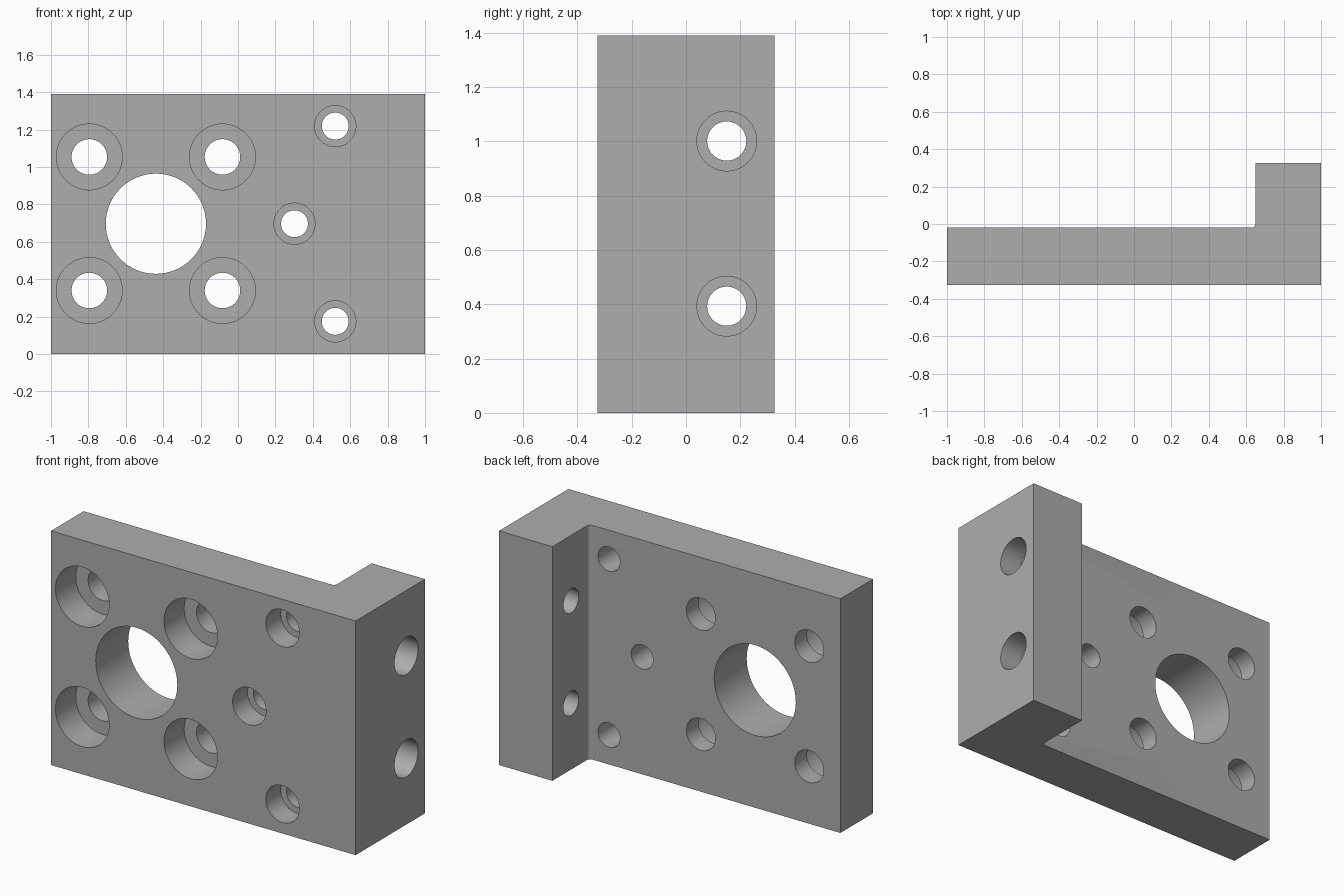
import bpy, bmesh, math
from mathutils import Vector

cube = bpy.data.objects.get("Cube")
if cube:
    bpy.data.objects.remove(cube, do_unlink=True)

HEIGHT, FRONT, BACK, PLATE_BACK = 1.39, -0.325, 0.325, -0.02
FLANGE_X, FILLET = 0.65, 0.022

# Material
steel = bpy.data.materials.new("grey_metal")
steel.use_nodes = True
grey = (0.42, 0.42, 0.42, 1)
steel.diffuse_color = grey
steel.node_tree.nodes["Principled BSDF"].inputs["Base Color"].default_value = grey

# L-shaped profile with a small fillet in the inner corner
profile = [(-1, FRONT), (1, FRONT), (1, BACK), (FLANGE_X, BACK)]
for i in range(7):
    a = math.radians(-90 * i / 6)
    profile.append((FLANGE_X - FILLET + FILLET * math.cos(a),
                    PLATE_BACK + FILLET + FILLET * math.sin(a)))
profile.append((-1, PLATE_BACK))

bm = bmesh.new()
base = bm.faces.new([bm.verts.new((x, y, 0)) for x, y in profile])
top = bmesh.ops.extrude_face_region(bm, geom=[base])["geom"]
bmesh.ops.translate(bm, vec=(0, 0, HEIGHT),
                    verts=[g for g in top if isinstance(g, bmesh.types.BMVert)])
bmesh.ops.recalc_face_normals(bm, faces=bm.faces)
mesh = bpy.data.meshes.new("angle_bracket")
bm.to_mesh(mesh)
bm.free()
bracket = bpy.data.objects.new("angle_bracket", mesh)
bpy.context.collection.objects.link(bracket)
mesh.materials.append(steel)
bpy.context.view_layer.objects.active = bracket
bracket.select_set(True)


def drill(start, direction, radius, depth):
    """Cut a round hole from a surface point inwards."""
    start, direction = Vector(start), Vector(direction)
    bpy.ops.mesh.primitive_cylinder_add(
        vertices=64, radius=radius, depth=depth + 0.1,
        location=start + direction * (depth - 0.1) / 2,
        rotation=direction.to_track_quat('Z', 'Y').to_euler())
    cutter = bpy.context.object
    cutter.data.materials.append(steel)
    cut = bracket.modifiers.new("hole", 'BOOLEAN')
    cut.operation, cut.solver, cut.object = 'DIFFERENCE', 'EXACT', cutter
    bpy.context.view_layer.objects.active = bracket
    bpy.ops.object.modifier_apply(modifier=cut.name)
    bpy.data.objects.remove(cutter, do_unlink=True)


def counterbore(start, direction, hole_radius, bore_radius, bore_depth):
    drill(start, direction, bore_radius, bore_depth)
    drill(start, direction, hole_radius, 0.5)


# Central opening with four large counterbored holes around it
middle = HEIGHT / 2 + 0.002
drill((-0.439, FRONT, middle), (0, 1, 0), 0.268, 0.5)
for sx in (-1, 1):
    for sz in (-1, 1):
        counterbore((-0.439 + sx * 0.356, FRONT, middle + sz * 0.357),
                    (0, 1, 0), 0.095, 0.176, 0.19)

# Three small counterbored holes
for x, dz in ((0.52, 0.522), (0.52, -0.522), (0.302, 0)):
    counterbore((x, FRONT, middle + dz), (0, 1, 0), 0.072, 0.11, 0.14)

# Two counterbored holes through the flange
for sz in (-1, 1):
    counterbore((1, 0.15, middle + sz * 0.304), (-1, 0, 0), 0.072, 0.11, 0.14)

# Smooth bores, crisp edges
bpy.ops.object.select_all(action='DESELECT')
bracket.select_set(True)
bpy.context.view_layer.objects.active = bracket
bpy.ops.object.shade_smooth_by_angle(angle=math.radians(30))
